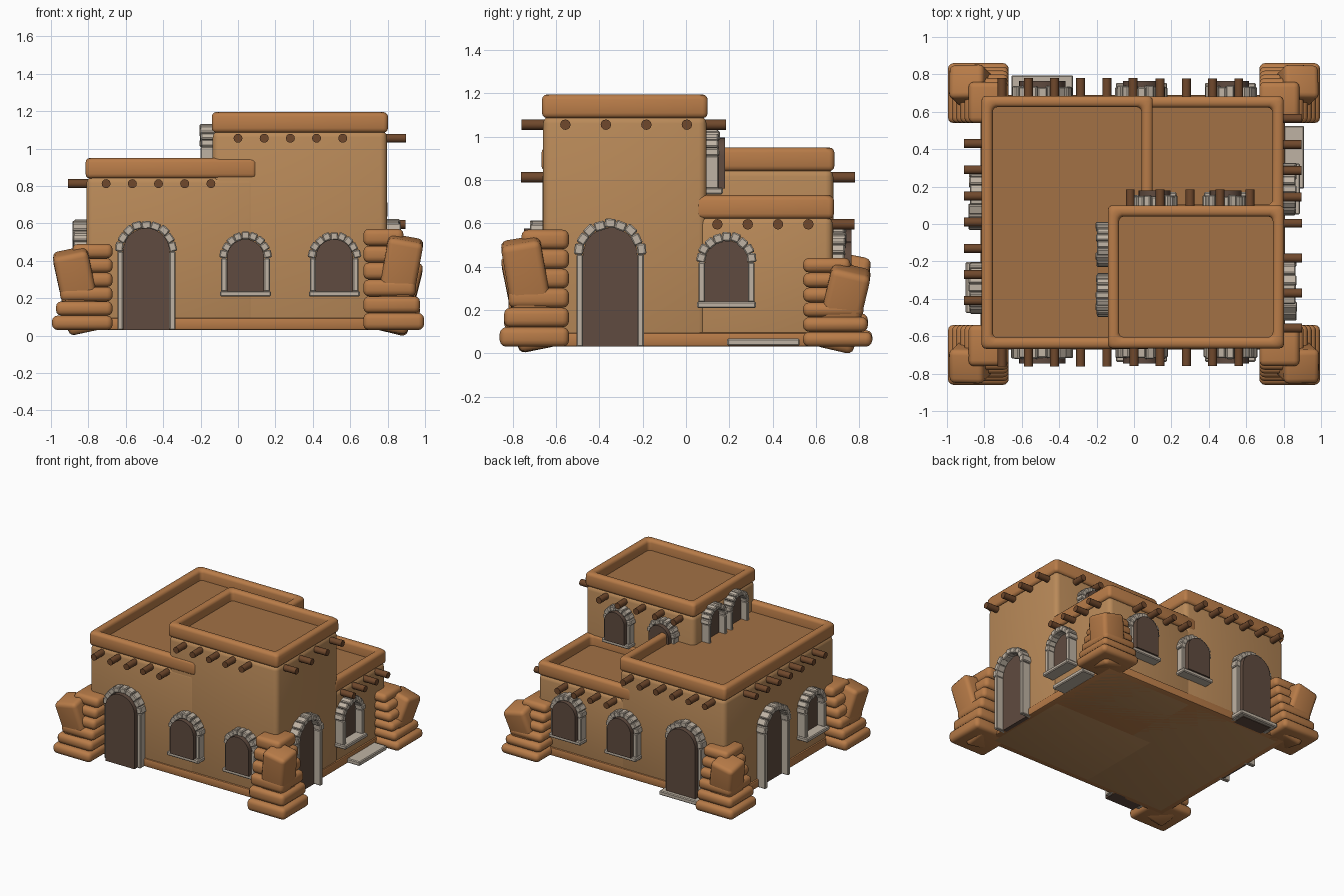
import bpy, bmesh, math, random
from mathutils import Matrix, Vector

if "Cube" in bpy.data.objects:
    bpy.data.objects.remove(bpy.data.objects["Cube"])

random.seed(4)
T, R = Matrix.Translation, Matrix.Rotation


def mat(name, r, g, b):
    m = bpy.data.materials.new(name)
    m.diffuse_color = (r, g, b, 1)
    m.use_nodes = True
    m.node_tree.nodes["Principled BSDF"].inputs["Base Color"].default_value = m.diffuse_color
    return m


WALL = mat("adobe_wall", .49, .255, .1)
TRIM = mat("adobe_trim", .48, .2, .065)
ROOF = mat("roof_clay", .36, .165, .06)
DARK = mat("dark_opening", .115, .07, .05)
STONE = mat("pale_stone", .52, .45, .37)
WOOD = mat("beam_wood", .16, .065, .025)


def finish(bm, name, *mats):
    bmesh.ops.recalc_face_normals(bm, faces=bm.faces)
    me = bpy.data.meshes.new(name)
    bm.to_mesh(me)
    bm.free()
    for m in mats:
        me.materials.append(m)
    me.shade_smooth()
    me.set_sharp_from_angle(angle=math.radians(35))
    ob = bpy.data.objects.new(name, me)
    bpy.context.collection.objects.link(ob)
    return ob


def add_box(bm, size, m, bevel=0.0, seg=1):
    vs = bmesh.ops.create_cube(bm, size=1, matrix=m @ Matrix.Diagonal((*size, 1)))["verts"]
    if bevel:
        edges = list({e for v in vs for e in v.link_edges})
        bmesh.ops.bevel(bm, geom=edges, offset=bevel, segments=seg, profile=.5, affect='EDGES')


def span_box(bm, x0, x1, y0, y1, z0, z1, bevel=0.0, seg=3):
    add_box(bm, (x1 - x0, y1 - y0, z1 - z0),
            T(((x0 + x1) / 2, (y0 + y1) / 2, (z0 + z1) / 2)), bevel, seg)


def block(name, x0, x1, y0, y1, top):
    # wall body
    bm = bmesh.new()
    span_box(bm, x0, x1, y0, y1, .03, top - .1, .035)
    finish(bm, name + "_walls", WALL)
    # rounded parapet around a sunken roof
    bm = bmesh.new()
    span_box(bm, x0 - .005, x1 + .005, y0 - .005, y1 + .005, top - .11, top)
    up = max(bm.faces, key=lambda f: f.calc_center_median().z)
    bmesh.ops.inset_region(bm, faces=[up], thickness=.085)
    ext = bmesh.ops.extrude_discrete_faces(bm, faces=[up])["faces"][0]
    bmesh.ops.translate(bm, verts=ext.verts, vec=(0, 0, -.08))
    ext.material_index = 1
    floor = set(ext.edges)
    edges = [e for e in bm.edges if e not in floor]
    bmesh.ops.bevel(bm, geom=edges, offset=.024, segments=3, profile=.5, affect='EDGES')
    finish(bm, name + "_parapet", TRIM, ROOF)


block("left_wing", -.81, .095, -.662, .68, .95)
block("tower", -.135, .797, -.66, .095, 1.195)
block("rear_wing", .0, .795, .05, .678, .73)

# base course
bm = bmesh.new()
span_box(bm, -.822, .807, -.672, .69, .03, .095, .012, 2)
finish(bm, "base_course", TRIM)


def opening(name, x, y, rot, base, r, spring, frame=.055, panel=.085, sill=True, w=.036):
    """Arched opening: local x runs along the wall, local -y points outward."""
    M = T((x, y, 0)) @ R(math.radians(rot), 4, 'Z')
    # dark infill
    bm = bmesh.new()
    pts = [(-r, base), (r, base)] + [(r * math.cos(a), spring + r * math.sin(a))
                                     for a in [math.pi * i / 14 for i in range(15)]]
    f = bm.faces.new([bm.verts.new(M @ Vector((px, .02, pz))) for px, pz in pts])
    top = bmesh.ops.extrude_face_region(bm, geom=[f])["geom"]
    out = M.to_3x3() @ Vector((0, -panel - .02, 0))
    bmesh.ops.translate(bm, vec=out, verts=[g for g in top if isinstance(g, bmesh.types.BMVert)])
    bmesh.ops.remove_doubles(bm, verts=bm.verts, dist=.0005)
    finish(bm, name + "_infill", DARK)
    # stone jambs, arch blocks and sill
    bm = bmesh.new()
    d = frame + .02
    yc = .02 - d / 2
    for s in (-1, 1):
        add_box(bm, (w - .006, d, spring - base),
                M @ T((s * (r + w / 2 - .003), yc, (spring + base) / 2)), .005)
    n = 9
    for i in range(n):
        a = math.pi * (i + .5) / n
        rad = r + w / 2 + random.uniform(-.003, .004)
        tilt = random.uniform(-.1, .1)
        add_box(bm, (w + .006, d + random.uniform(-.008, .012), math.pi * (r + w * .6) / n),
                M @ T((0, yc, spring)) @ R(-a, 4, 'Y') @ T((rad, 0, 0)) @ R(tilt, 4, 'Y'), .006)
    if sill:
        add_box(bm, (2 * (r + w), d + .02, .03), M @ T((0, yc - .01, base - .012)), .006)
    finish(bm, name + "_stone_frame", STONE)


# front and back: one door, two windows each
for side, y, rot in (("front", -.662, 0), ("back", .68, 180)):
    opening(side + "_door", -.49, y, rot, .03, .125, .45, sill=False)
    for i, x in enumerate((.04, .515)):
        opening(f"{side}_window_{i + 1}", x, y, rot, .235, .1, .415)
# right and left: one door, one window each
for side, x, rot, yd, yw in (("right", .797, 90, -.35, .187), ("left", -.81, -90, .13, -.34)):
    opening(side + "_door", x, yd, rot, .03, .125, .455, .07, .012, False)
    opening(side + "_window", x, yw, rot, .235, .1, .42, .07, .012)
# upper windows of the tower
for i, x in enumerate((.11, .49)):
    opening(f"tower_back_window_{i + 1}", x, .095, 180, .76, .085, .91, .055, .085, True, .032)
for i, y in enumerate((-.11, -.38)):
    opening(f"tower_left_window_{i + 1}", -.135, y, -90, .86, .085, 1.01, .065, .012, True, .03)


def beams(name, pts, rot, length=.1, inside=.06):
    bm = bmesh.new()
    L = length + inside
    for p in pts:
        m = T(p) @ R(math.radians(rot), 4, 'Z') @ T((0, inside - L / 2, 0)) @ R(math.pi / 2, 4, 'X')
        bmesh.ops.create_cone(bm, cap_ends=True, segments=12, radius1=.024, radius2=.024,
                              depth=L, matrix=m)
    finish(bm, name, WOOD)


# rows of roof beam ends
beams("left_wing_front_beams", [(-.705 + .14 * i, -.662, .812) for i in range(5)], 0)
beams("left_wing_back_beams", [(-.705 + .14 * i, .68, .812) for i in range(6)], 180)
beams("left_wing_side_beams", [(-.81, -.41 + .14 * i, .812) for i in range(7)], -90)
beams("tower_front_beams", [(.14 * i, -.66, 1.055) for i in range(5)], 0)
beams("tower_back_beams", [(-.02 + .16 * i, .095, 1.055) for i in range(5)], 180, .09)
beams("tower_right_beams", [(.797, -.557 + .187 * i, 1.055) for i in range(4)], 90)
beams("rear_wing_right_beams", [(.795, .145 + .14 * i, .595) for i in range(4)], 90)
beams("rear_wing_back_beams", [(.14 + .14 * i, .678, .595) for i in range(4)], 180)


# corner buttresses: stepped courses plus a leaning boulder
def buttress(name, sx, sy, top, boulder_top):
    n = 6
    h = (top - .03) / n
    bm = bmesh.new()
    for i in range(n):
        t = i / (n - 1)
        ox, oy = .995 - .11 * t, .86 - .1 * t
        xs = sorted((sx * .67, sx * ox))
        ys = sorted((sy * .54, sy * oy))
        span_box(bm, *xs, *ys, .03 + h * i, .03 + h * (i + 1), .03)
    finish(bm, name + "_courses", TRIM)
    a = Vector((sx * .81, sy * .68, .03))
    b = Vector((sx * .9, sy * .766, boulder_top - .02))
    d = b - a
    bm = bmesh.new()
    rot = Vector((0, 0, 1)).rotation_difference(d).to_matrix().to_4x4()
    add_box(bm, (.19, .185, d.length), T((a + b) / 2) @ rot, .03, 3)
    finish(bm, name + "_boulder", TRIM)


buttress("front_left_buttress", -1, -1, .49, .47)
buttress("front_right_buttress", 1, -1, .57, .54)
buttress("back_right_buttress", 1, 1, .44, .41)
buttress("back_left_buttress", -1, 1, .49, .46)

# doorstep slabs
for name, s in (("back_doorstep", (-.655, -.325, .66, .795)), ("right_doorstep", (.78, .91, .19, .525))):
    bm = bmesh.new()
    span_box(bm, *s, .035, .068, .006, 1)
    finish(bm, name, STONE)
